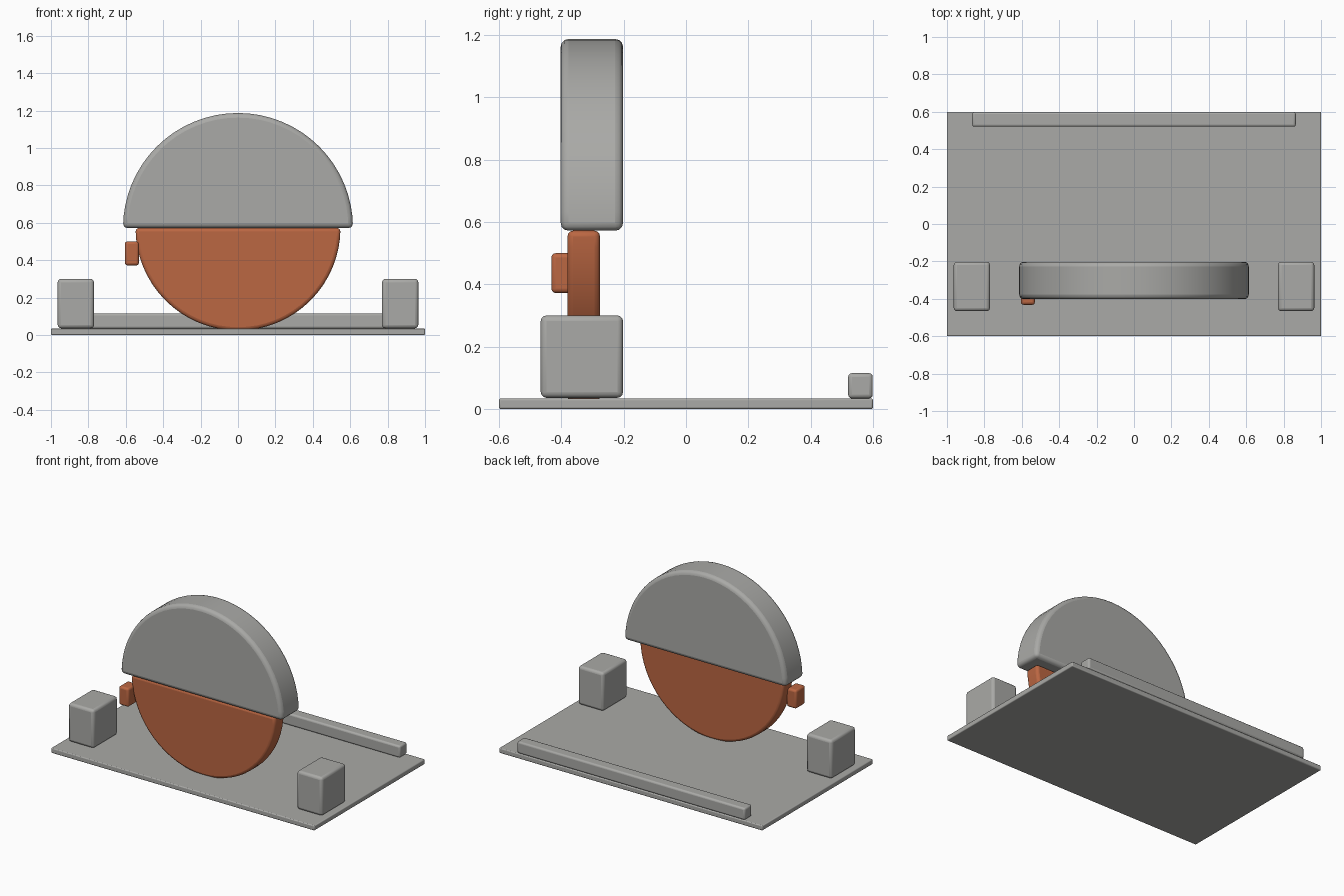
import bpy, bmesh, math
from mathutils import Vector

if "Cube" in bpy.data.objects:
    bpy.data.objects.remove(bpy.data.objects["Cube"])


def material(name, rgb):
    m = bpy.data.materials.new(name)
    m.diffuse_color = (*rgb, 1)
    m.use_nodes = True
    m.node_tree.nodes["Principled BSDF"].inputs["Base Color"].default_value = m.diffuse_color
    return m


GREY = material("grey metal", (0.40, 0.40, 0.385))
RUST = material("rust orange", (0.50, 0.135, 0.055))


def finish(name, bm, mat, bevel):
    """Turn the bmesh into an object with rounded edges and smooth shading."""
    bmesh.ops.recalc_face_normals(bm, faces=bm.faces)
    mesh = bpy.data.meshes.new(name)
    bm.to_mesh(mesh)
    bm.free()
    mesh.materials.append(mat)
    ob = bpy.data.objects.new(name, mesh)
    bpy.context.collection.objects.link(ob)
    mod = ob.modifiers.new("rounded edges", 'BEVEL')
    mod.width = bevel
    mod.segments = 3
    mod.limit_method = 'ANGLE'
    mod.angle_limit = math.radians(40)
    bpy.ops.object.select_all(action='DESELECT')
    ob.select_set(True)
    bpy.context.view_layer.objects.active = ob
    bpy.ops.object.shade_smooth_by_angle(angle=math.radians(40))
    return ob


def box(name, lo, hi, mat, bevel):
    lo, hi = Vector(lo), Vector(hi)
    bm = bmesh.new()
    bmesh.ops.create_cube(bm, size=1)
    bmesh.ops.scale(bm, vec=hi - lo, verts=bm.verts)
    bmesh.ops.translate(bm, vec=(lo + hi) / 2, verts=bm.verts)
    return finish(name, bm, mat, bevel)


def half_disc(name, radius, z, y0, y1, start, mat, bevel, steps=32):
    """Half circle in the xz plane, extruded from y0 to y1."""
    bm = bmesh.new()
    ring = []
    for i in range(steps + 1):
        a = start + math.pi * i / steps
        ring.append(bm.verts.new((radius * math.cos(a), y0, z + radius * math.sin(a))))
    face = bm.faces.new(ring)
    ext = bmesh.ops.extrude_face_region(bm, geom=[face], use_keep_orig=True)
    moved = [v for v in ext["geom"] if isinstance(v, bmesh.types.BMVert)]
    bmesh.ops.translate(bm, vec=(0, y1 - y0, 0), verts=moved)
    return finish(name, bm, mat, bevel)


# Base plate and rear rail
box("base_plate", (-1, -0.6, 0), (1, 0.6, 0.034), GREY, 0.006)
box("rear_rail", (-0.865, 0.52, 0.034), (0.865, 0.599, 0.115), GREY, 0.012)

# Matching blocks at both ends
for side, label in ((-1, "left"), (1, "right")):
    xs = sorted((side * 0.77, side * 0.964))
    box(label + "_block", (xs[0], -0.466, 0.036), (xs[1], -0.202, 0.3), GREY, 0.018)

# Upper and lower guards
half_disc("upper_guard", 0.615, 0.572, -0.402, -0.202, 0, GREY, 0.025)
half_disc("lower_guard", 0.548, 0.572, -0.38, -0.276, math.pi, RUST, 0.018)

# Small lever on the lower guard
box("guard_lever", (-0.605, -0.432, 0.372), (-0.53, -0.33, 0.5), RUST, 0.014)
